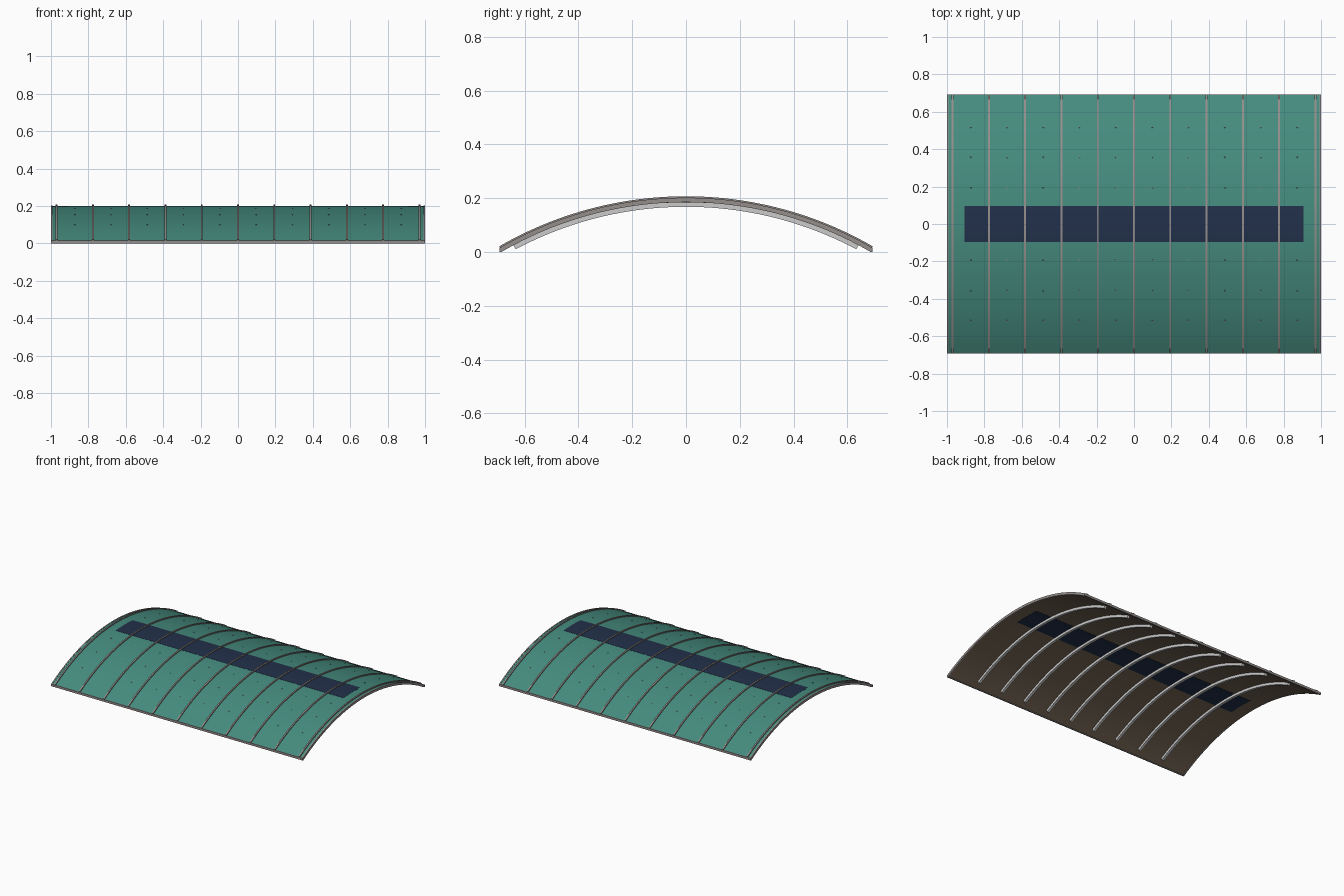
import bpy, bmesh
from math import sin, cos, radians, asin
from mathutils import Matrix, Vector

if "Cube" in bpy.data.objects:
    bpy.data.objects.remove(bpy.data.objects["Cube"])

R = 1.38            # outer radius of the roof skin
ZC = 0.20 - R       # height of the arc centre
SPAN = radians(30)  # half angle of the vault


def material(name, rgb):
    m = bpy.data.materials.new(name)
    m.diffuse_color = (*rgb, 1)
    m.use_nodes = True
    m.node_tree.nodes["Principled BSDF"].inputs["Base Color"].default_value = m.diffuse_color
    return m


teal = material("teal_paint", (0.06, 0.26, 0.21))
navy = material("navy_glass", (0.016, 0.03, 0.07))
tan = material("tan_lining", (0.19, 0.14, 0.095))
trim = material("trim_grey", (0.30, 0.27, 0.26))


def finish(name, bm, mat=None):
    bmesh.ops.recalc_face_normals(bm, faces=bm.faces)
    me = bpy.data.meshes.new(name)
    bm.to_mesh(me)
    bm.free()
    ob = bpy.data.objects.new(name, me)
    bpy.context.collection.objects.link(ob)
    if mat:
        me.materials.append(mat)
    bpy.ops.object.select_all(action='DESELECT')
    ob.select_set(True)
    bpy.context.view_layer.objects.active = ob
    bpy.ops.object.shade_smooth_by_angle(angle=radians(30))
    return ob


def on_arc(x, r, a):
    return Vector((x, r * sin(a), ZC + r * cos(a)))


def add_arc(bm, x, width, r0, r1, half, n=48):
    """Rectangular section swept along the vault."""
    section = [(x - width / 2, r0), (x + width / 2, r0),
               (x + width / 2, r1), (x - width / 2, r1)]
    rings = []
    for i in range(n + 1):
        a = -half + 2 * half * i / n
        rings.append([bm.verts.new(on_arc(px, r, a)) for px, r in section])
    for p, q in zip(rings, rings[1:]):
        for k in range(4):
            j = (k + 1) % 4
            bm.faces.new((p[k], p[j], q[j], q[k]))
    bm.faces.new(rings[0])
    bm.faces.new(rings[-1])


def arcs(name, xs, width, r0, r1, half, mat=None, n=48):
    bm = bmesh.new()
    for x in xs:
        add_arc(bm, x, width, r0, r1, half, n)
    return finish(name, bm, mat)


# curved roof sheet and its lining
arcs("roof_skin", [0], 1.996, R - 0.008, R, SPAN, teal)
arcs("roof_lining", [0], 1.996, R - 0.014, R - 0.008, SPAN, tan)

# ridge skylight, visible from both sides
arcs("skylight", [0], 1.81, R - 0.0155, R + 0.001, asin(0.097 / R), navy, 12)

# standing seams on top, supporting ribs below the inner ones
seam_x = [0.194 * i for i in range(-5, 6)]
arcs("standing_seams", seam_x, 0.010, R - 0.001, R + 0.007, SPAN, trim)
arcs("support_ribs", seam_x[1:-1], 0.018, R - 0.032, R - 0.012, radians(28))

# gable edge strips
arcs("gable_trim", [-0.996, 0.996], 0.008, R - 0.015, R + 0.002, SPAN, trim)

# eave strips along both low edges
bm = bmesh.new()
for s in (-1, 1):
    m = Matrix.Translation((0, s * 0.689, 0.008)) @ Matrix.Diagonal((2, 0.009, 0.016, 1))
    bmesh.ops.create_cube(bm, size=1, matrix=m)
finish("eave_trim", bm, trim)

# small screws down the middle of each panel
bm = bmesh.new()
for i in range(10):
    x = (seam_x[i] + seam_x[i + 1]) / 2
    for deg in (-22, -15, -8, 8, 15, 22):
        a = radians(deg)
        m = Matrix.Translation(on_arc(x, R + 0.0005, a)) @ Matrix.Rotation(-a, 4, 'X')
        bmesh.ops.create_cone(bm, cap_ends=True, segments=8, radius1=0.004,
                              radius2=0.003, depth=0.003, matrix=m)
finish("panel_screws", bm, trim)
